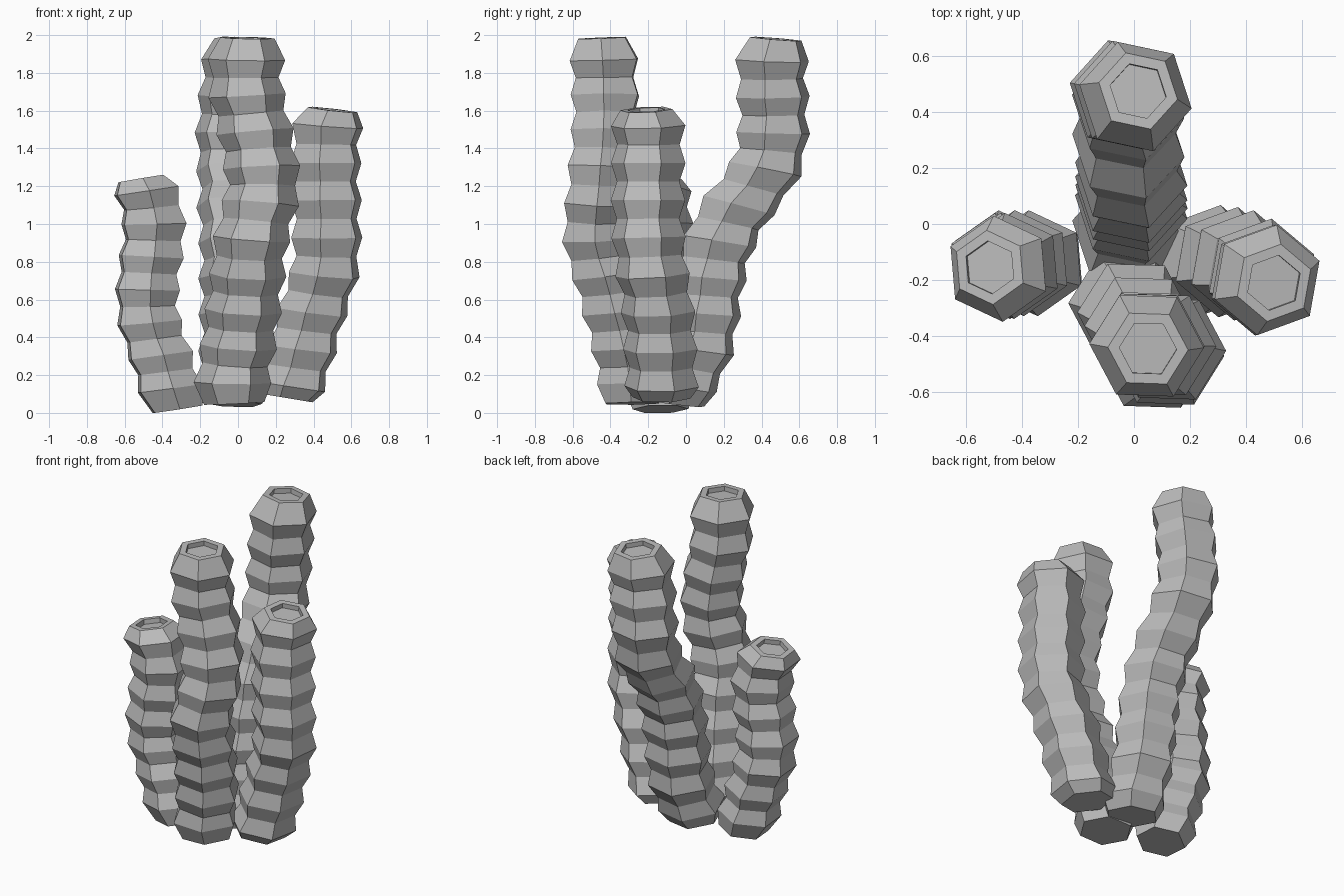
import bpy, bmesh, math
from mathutils import Vector

cube = bpy.data.objects.get("Cube")
if cube:
    bpy.data.objects.remove(cube)

grey = bpy.data.materials.new("stone_grey")
grey.use_nodes = True
COLOUR = (0.5, 0.5, 0.5, 1)
grey.diffuse_color = COLOUR
grey.node_tree.nodes["Principled BSDF"].inputs["Base Color"].default_value = COLOUR

SIDES = 6
UP = Vector((0, 0, 1))


def path_point(knots, z):
    """Smooth point on a path of (x, y, z) knots at height z."""
    i = 0
    while i < len(knots) - 2 and z > knots[i + 1].z:
        i += 1

    def slope(k):
        a, b = knots[max(k - 1, 0)], knots[min(k + 1, len(knots) - 1)]
        return (b - a) / (b.z - a.z)

    a, b = knots[i], knots[i + 1]
    span = b.z - a.z
    t = (z - a.z) / span
    ease = t * t * (3 - 2 * t)
    p = a.lerp(b, ease)
    p += slope(i) * span * t * (1 - t) ** 2
    p -= slope(i + 1) * span * t * t * (1 - t)
    p.z = z
    return p


def add_ring(bm, centre, normal, radius, turn):
    """Hexagonal ring of vertices facing along the normal."""
    tilt = UP.rotation_difference(normal)
    ring = []
    for k in range(SIDES):
        a = math.radians(turn) + math.tau * k / SIDES
        ring.append(bm.verts.new(
            centre + tilt @ Vector((math.cos(a), math.sin(a), 0)) * radius))
    return ring


def bridge(bm, low, high):
    for k in range(SIDES):
        n = (k + 1) % SIDES
        bm.faces.new((low[k], low[n], high[n], high[k]))


def make_tube(name, ribs, wide, turn, first, last, points):
    """Ribbed tube; wide ribs run from height first to last."""
    knots = [Vector(p) for p in points]
    bottom, top = knots[0].z, knots[-1].z
    narrow = wide * 0.84

    # Heights and radii: foot, alternating ribs and grooves, rim
    steps = 2 * ribs - 1
    profile = [(bottom, wide * 0.78)]
    for k in range(steps):
        z = first + (last - first) * k / (steps - 1)
        profile.append((z, narrow if k % 2 else wide))
    profile.append((top, wide * 0.7))

    # Rings lean less than half as much as the stem does
    bm = bmesh.new()
    rings = []
    for z, radius in profile:
        below = path_point(knots, max(z - 0.1, bottom))
        above = path_point(knots, min(z + 0.1, top))
        normal = ((above - below).normalized() + UP * 1.3).normalized()
        centre = path_point(knots, z)
        rings.append(add_ring(bm, centre, normal, radius, turn))

    # Shallow opening in the top
    rings.append(add_ring(bm, centre, normal, wide * 0.5, turn))
    rings.append(add_ring(bm, centre - normal * 0.03, normal, wide * 0.5, turn))
    for low, high in zip(rings, rings[1:]):
        bridge(bm, low, high)
    bm.faces.new(rings[-1])
    bm.faces.new(rings[0][::-1])

    mesh = bpy.data.meshes.new(name)
    bm.to_mesh(mesh)
    bm.free()
    mesh.materials.append(grey)
    bpy.context.collection.objects.link(bpy.data.objects.new(name, mesh))


make_tube("back_tube", 10, 0.205, -12, 0.14, 1.865, [
    (-0.03, -0.055, 0.05), (-0.02, -0.03, 0.14), (-0.01, 0.06, 0.33),
    (-0.01, 0.13, 0.73), (-0.01, 0.18, 0.91), (-0.02, 0.275, 1.09),
    (-0.02, 0.41, 1.27), (-0.03, 0.46, 1.46), (0.005, 0.455, 1.86),
    (0.015, 0.475, 1.98)])
make_tube("front_tube", 10, 0.205, -2, 0.16, 1.87, [
    (-0.02, -0.285, 0.05), (-0.03, -0.29, 0.16), (0, -0.32, 0.34),
    (0.05, -0.42, 0.72), (0.07, -0.475, 0.91), (0.13, -0.455, 1.2),
    (0.09, -0.43, 1.49), (0.045, -0.43, 1.7), (0.045, -0.435, 1.87),
    (0.05, -0.445, 1.985)])
make_tube("right_tube", 7, 0.19, 35, 0.13, 1.175, [
    (-0.32, -0.135, 0.02), (-0.36, -0.14, 0.13), (-0.405, -0.14, 0.29),
    (-0.465, -0.14, 0.465), (-0.48, -0.15, 0.64), (-0.445, -0.15, 1),
    (-0.485, -0.16, 1.175), (-0.515, -0.155, 1.24)])
make_tube("left_tube", 8, 0.2, 20, 0.14, 1.52, [
    (0.25, -0.13, 0.08), (0.29, -0.13, 0.18), (0.4, -0.15, 0.56),
    (0.46, -0.18, 0.75), (0.47, -0.2, 0.95), (0.465, -0.2, 1.3),
    (0.475, -0.2, 1.52), (0.5, -0.21, 1.605)])
